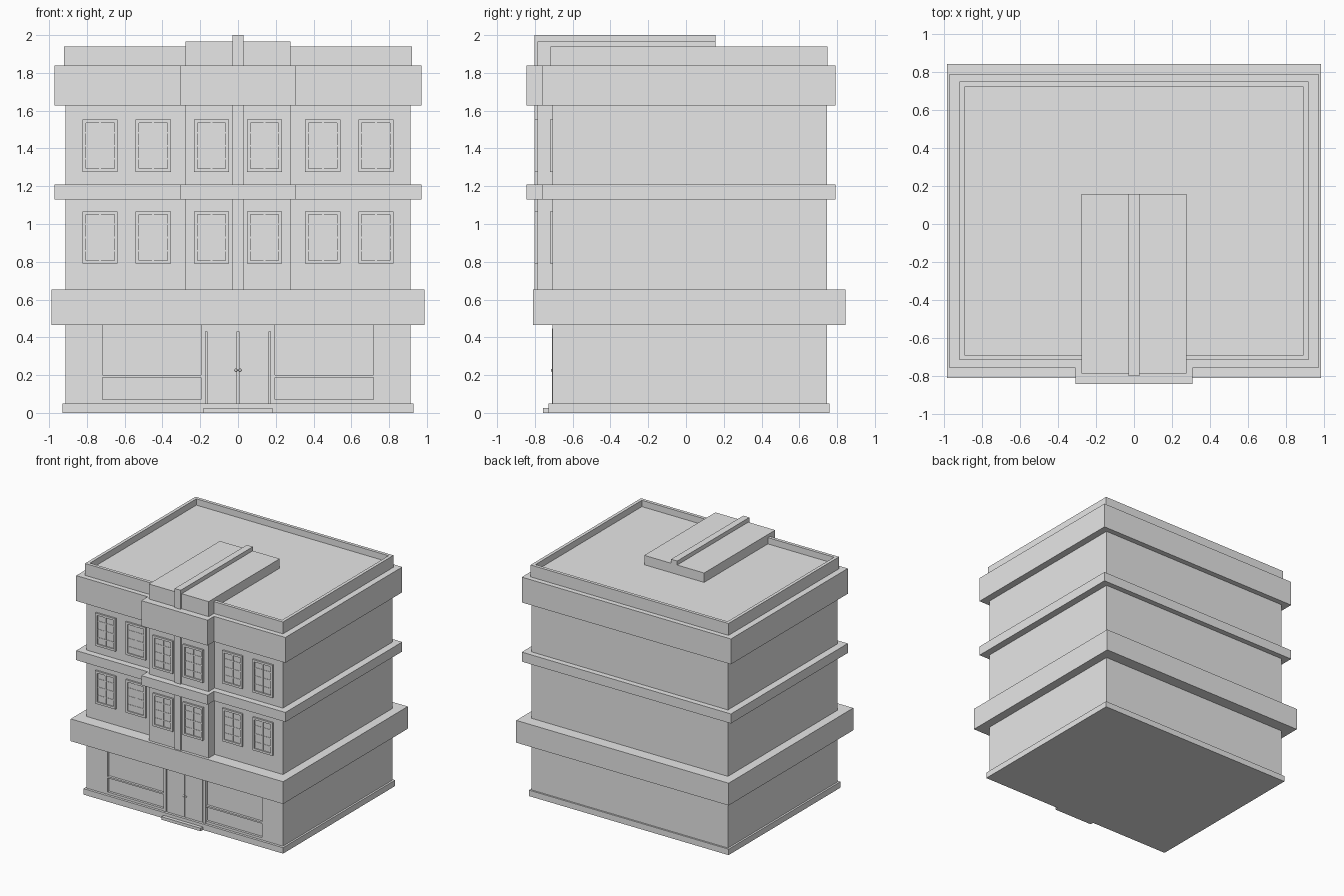
import bpy
import bmesh
from mathutils import Matrix, Vector

cube = bpy.data.objects.get("Cube")
if cube:
    bpy.data.objects.remove(cube, do_unlink=True)

grey = bpy.data.materials.new("plain_grey")
grey.use_nodes = True
grey.diffuse_color = (0.8, 0.8, 0.8, 1)
grey.node_tree.nodes["Principled BSDF"].inputs["Base Color"].default_value = (0.8, 0.8, 0.8, 1)


def finish(name, bm):
    mesh = bpy.data.meshes.new(name)
    bm.to_mesh(mesh)
    bm.free()
    mesh.materials.append(grey)
    obj = bpy.data.objects.new(name, mesh)
    bpy.context.collection.objects.link(obj)
    return obj


def add_box(bm, x0, x1, y0, y1, z0, z1):
    centre = Vector((x0 + x1, y0 + y1, z0 + z1)) / 2
    size = Matrix.Diagonal((x1 - x0, y1 - y0, z1 - z0, 1))
    bmesh.ops.create_cube(bm, size=1, matrix=Matrix.Translation(centre) @ size)


def boxes(name, *parts):
    bm = bmesh.new()
    for part in parts:
        add_box(bm, *part)
    return finish(name, bm)


def slab(name, half, y0, y1, z0, z1):
    return boxes(name, (-half, half, y0, y1, z0, z1))


WALL = -0.706    # main front wall
CORE = -0.686    # back of the shopfront recesses
BAY = -0.787     # front of the central bay
BACK = 0.746
SIDE = 0.912
BAND = 0.465     # underside of the shop fascia

# Main walls
slab("ground_floor_core", SIDE, CORE, BACK, 0, 0.56)
slab("upper_walls", SIDE, WALL, BACK, 0.56, 1.75)

# Plinth and doorstep
slab("plinth", 0.928, -0.727, 0.76, 0, 0.05)
slab("doorstep", 0.183, -0.757, -0.7, 0, 0.025)

# Projecting bands
slab("shop_fascia", 0.987, -0.811, 0.844, BAND, 0.652)
for name, z0, z1 in (("middle_band", 1.13, 1.21), ("cornice", 1.627, 1.84)):
    slab(name, 0.972, -0.759, 0.792, z0, z1)
    slab(name + "_bay", 0.308, -0.844, -0.7, z0, z1)

# Roof deck and parapet
slab("roof_deck", 0.91, -0.71, 0.74, 1.8, 1.887)
PX, PF, PB, T = 0.92, -0.717, 0.75, 0.027
boxes("parapet",
      (-PX, PX, PF, PF + T, 1.8, 1.94), (-PX, PX, PB - T, PB, 1.8, 1.94),
      (-PX, -PX + T, PF + T, PB - T, 1.8, 1.94),
      (PX - T, PX, PF + T, PB - T, 1.8, 1.94))

# Central bay carried up over the roof, with its rib
slab("central_bay", 0.278, BAY, WALL, 0.64, 1.84)
slab("central_bay_top", 0.278, BAY, 0.157, 1.84, 1.966)
slab("central_rib", 0.028, -0.801, WALL, 0.64, 1.966)
slab("central_rib_top", 0.028, -0.801, 0.157, 1.966, 2.0)

# Shopfront: wall strips around recessed panes and panels
shop = []
for s in (-1, 1):
    for a, b, z0, z1 in ((0.717, SIDE, 0, 0.5), (0.195, 0.717, 0, 0.07),
                         (0.195, 0.717, 0.187, 0.2)):
        x0, x1 = sorted((s * a, s * b))
        shop.append((x0, x1, WALL, CORE + 0.01, z0, z1))
shop.append((-0.195, 0.195, WALL, CORE + 0.01, 0.447, 0.5))
boxes("shopfront_wall", *shop)

# Doorway
FRAME = WALL - 0.004
boxes("door_frame",
      (-0.195, -0.172, FRAME, CORE, 0.04, 0.447),
      (0.172, 0.195, FRAME, CORE, 0.04, 0.447),
      (-0.172, 0.172, FRAME, CORE, 0.43, 0.447))
for side, s in (("left", 1), ("right", -1)):
    x0, x1 = sorted((s * 0.004, s * 0.164))
    boxes(side + "_door", (x0, x1, WALL, CORE, 0.04, 0.43))
    bm = bmesh.new()
    bmesh.ops.create_uvsphere(bm, u_segments=12, v_segments=8, radius=0.008,
                              matrix=Matrix.Translation((s * 0.011, WALL - 0.002, 0.226)))
    knob = finish(side + "_door_knob", bm)
    for poly in knob.data.polygons:
        poly.use_smooth = True


def window(name, cx, wall, z0, z1):
    """Raised frame around a shallow pane with glazing bars."""
    w, f = 0.093, 0.018
    x0, x1 = cx - w, cx + w
    back, front, bar, pane = wall + 0.01, wall - 0.014, wall - 0.009, wall - 0.005
    parts = [(x0, x0 + f, front, back, z0, z1), (x1 - f, x1, front, back, z0, z1),
             (x0 + f, x1 - f, front, back, z0, z0 + f),
             (x0 + f, x1 - f, front, back, z1 - f, z1),
             (x0 + f, x1 - f, pane, back, z0 + f, z1 - f),
             (cx - 0.005, cx + 0.005, bar, pane, z0 + f, z1 - f)]
    for i in (1, 2, 3):
        z = z0 + (z1 - z0) * i / 4
        parts.append((x0 + f, x1 - f, bar + 0.001, pane, z - 0.004, z + 0.004))
    boxes(name, *parts)


# Two rows of six windows
for row, z0, z1 in (("lower", 0.79, 1.067), ("upper", 1.276, 1.552)):
    for side, s in (("left", 1), ("right", -1)):
        for place, x, wall in (("bay", 0.14, BAY), ("inner", 0.449, WALL),
                               ("outer", 0.73, WALL)):
            window(f"{row}_{side}_{place}_window", s * x, wall, z0, z1)
